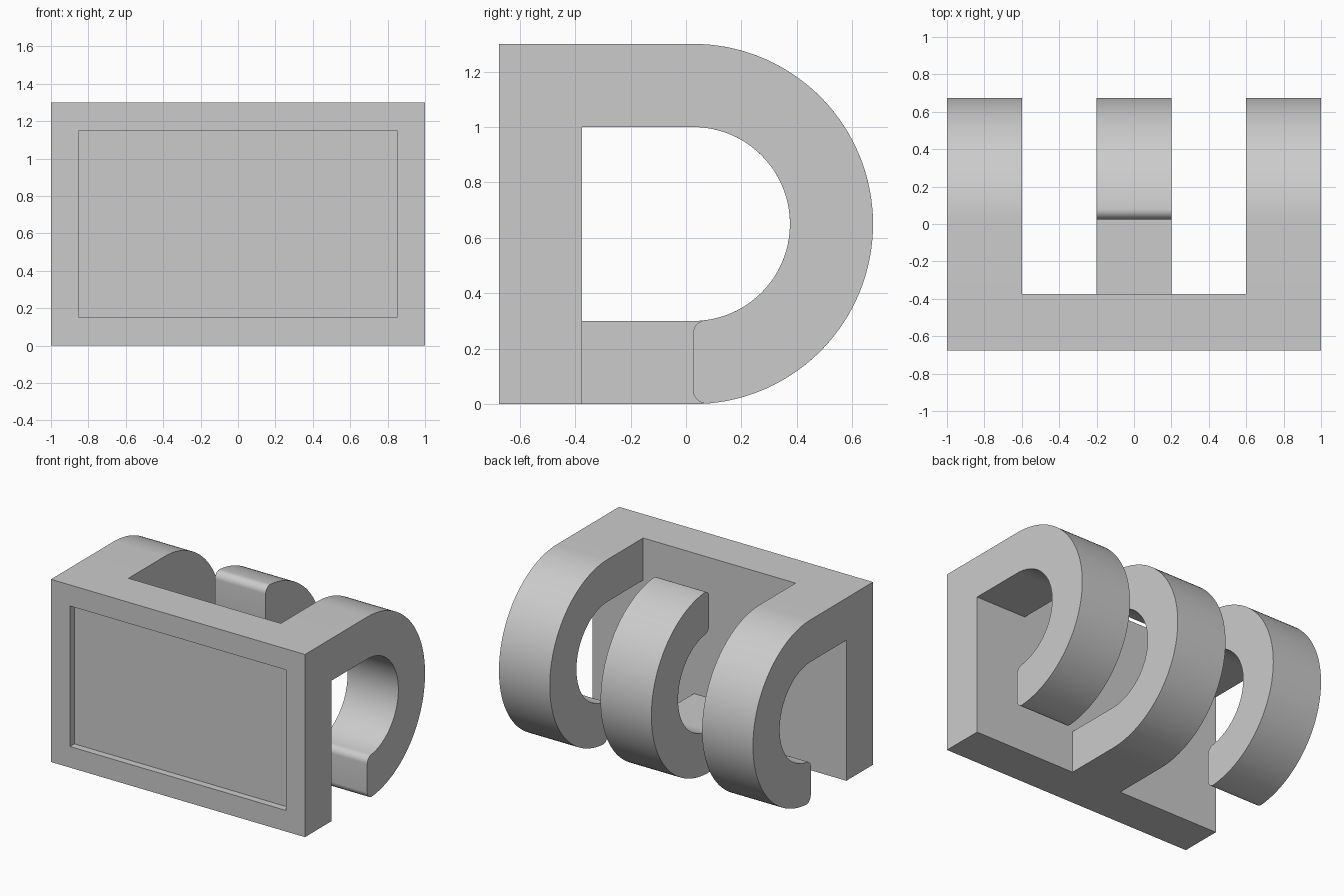
import bpy
import bmesh
from math import asin, cos, pi, radians, sin, sqrt

cube = bpy.data.objects.get("Cube")
if cube:
    bpy.data.objects.remove(cube, do_unlink=True)

GREY = (0.6, 0.6, 0.6, 1)
FRONT, WALL, ARC_Y = -0.675, -0.375, 0.025   # plate front, plate back, hook centre
HEIGHT, MID = 1.3, 0.65
OUTER, INNER, FILLET = 0.65, 0.35, 0.05

grey = bpy.data.materials.new("plain grey")
grey.use_nodes = True
grey.diffuse_color = GREY
grey.node_tree.nodes["Principled BSDF"].inputs["Base Color"].default_value = GREY


def finish(bm, name):
    bmesh.ops.recalc_face_normals(bm, faces=bm.faces)
    mesh = bpy.data.meshes.new(name)
    bm.to_mesh(mesh)
    bm.free()
    mesh.materials.append(grey)
    obj = bpy.data.objects.new(name, mesh)
    bpy.context.collection.objects.link(obj)
    return obj


def arc(cy, cz, radius, start, end, steps):
    """Points on an arc in the side plane."""
    angles = [start + (end - start) * i / steps for i in range(steps + 1)]
    return [(cy + radius * cos(a), cz + radius * sin(a)) for a in angles]


def hook_profile():
    """Straight arm on top, half ring behind, rounded tip at the bottom."""
    tip_y = ARC_Y + FILLET
    out_r, in_r = OUTER - FILLET, INNER + FILLET
    out_a, in_a = asin(FILLET / out_r), asin(FILLET / in_r)
    points = [(WALL, HEIGHT)]
    points += arc(ARC_Y, MID, OUTER, pi / 2, out_a - pi / 2, 64)
    points += arc(tip_y, MID - sqrt(out_r ** 2 - FILLET ** 2), FILLET,
                  out_a - pi / 2, -pi, 10)[1:]
    points += arc(tip_y, MID - sqrt(in_r ** 2 - FILLET ** 2), FILLET,
                  pi, pi / 2 + in_a, 10)
    points += arc(ARC_Y, MID, INNER, in_a - pi / 2, pi / 2, 64)[1:]
    return points + [(WALL, MID + INNER)]


def make_hook(name, x0, x1, flipped=False):
    bm = bmesh.new()
    verts = [bm.verts.new((x0, y, HEIGHT - z if flipped else z))
             for y, z in hook_profile()]
    face = bm.faces.new(verts)
    new = bmesh.ops.extrude_face_region(bm, geom=[face])["geom"]
    bmesh.ops.translate(bm, vec=(x1 - x0, 0, 0),
                        verts=[g for g in new if isinstance(g, bmesh.types.BMVert)])
    obj = finish(bm, name)
    bpy.ops.object.select_all(action="DESELECT")
    obj.select_set(True)
    bpy.context.view_layer.objects.active = obj
    bpy.ops.object.shade_smooth_by_angle(angle=radians(30))


# Front plate with a shallow recessed panel
bm = bmesh.new()
bmesh.ops.create_cube(bm, size=1)
for v in bm.verts:
    v.co = (v.co.x * 2, FRONT if v.co.y < 0 else WALL, HEIGHT * (v.co.z + 0.5))
bm.normal_update()
panel = min(bm.faces, key=lambda f: f.calc_center_median().y)
bmesh.ops.inset_region(bm, faces=[panel], thickness=0.15, use_even_offset=True)
floor = bmesh.ops.extrude_discrete_faces(bm, faces=[panel])["faces"][0]
for v in floor.verts:
    v.co.y = FRONT + 0.05
finish(bm, "front_plate")

# Two hooks hang from the top, the middle one rises from the bottom
make_hook("left_hook", 0.6, 1)
make_hook("right_hook", -1, -0.6)
make_hook("middle_hook", -0.2, 0.2, flipped=True)
